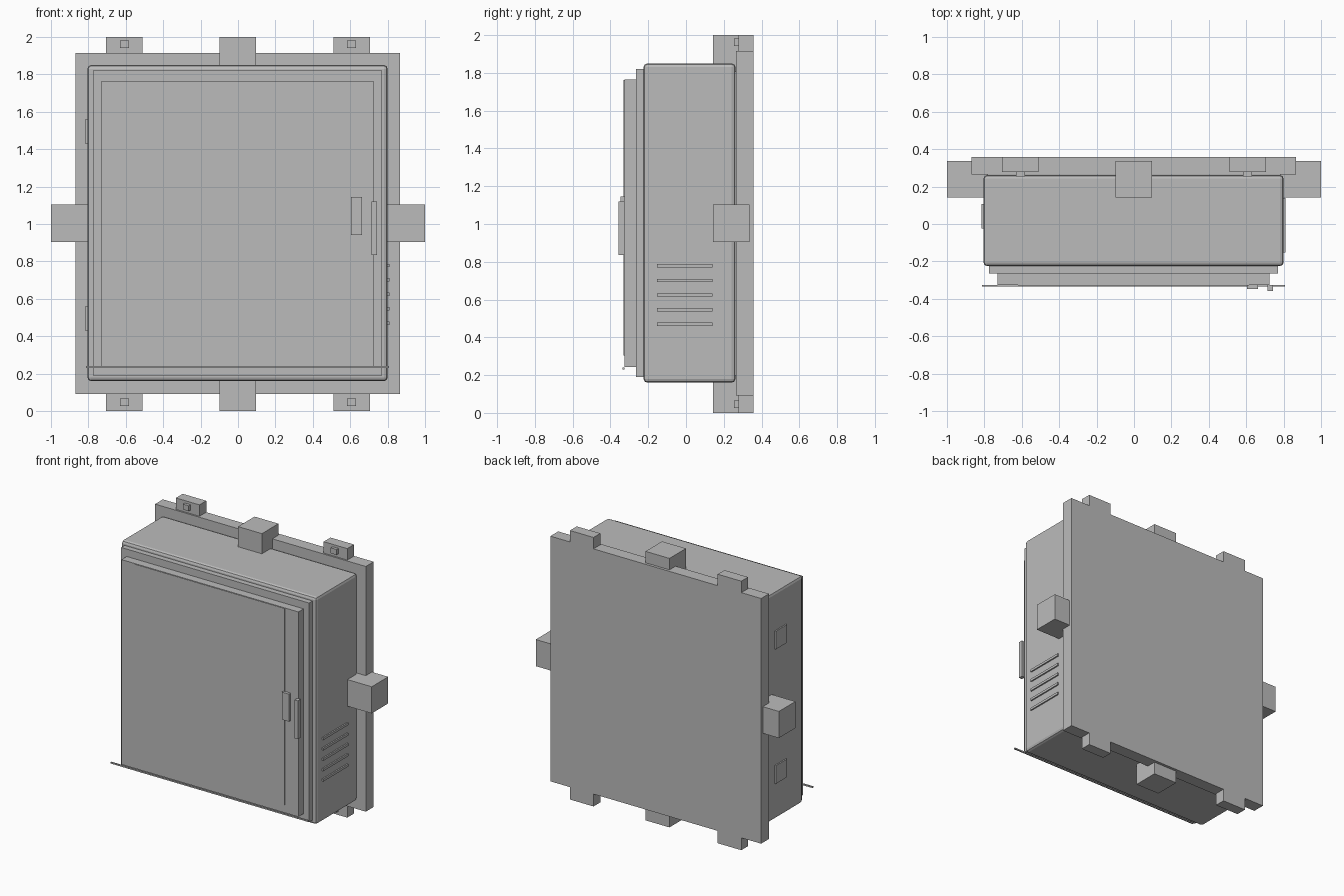
import bpy

grey = bpy.data.materials.new("enclosure grey")
grey.diffuse_color = (0.5, 0.5, 0.5, 1)


def box(name, x, y, z, bevel=0):
    """Box from (min, max) ranges, with an optional rounded edge."""
    verts = [(a, b, c) for a in x for b in y for c in z]
    faces = [(0, 1, 3, 2), (4, 6, 7, 5), (0, 4, 5, 1),
             (2, 3, 7, 6), (0, 2, 6, 4), (1, 5, 7, 3)]
    mesh = bpy.data.meshes.new(name)
    mesh.from_pydata(verts, [], faces)
    mesh.materials.append(grey)
    ob = bpy.data.objects.new(name, mesh)
    bpy.context.collection.objects.link(ob)
    if bevel:
        mod = ob.modifiers.new("rounded_edges", 'BEVEL')
        mod.width = bevel
        mod.segments = 2
    return ob


# Cabinet body and back plate
box("cabinet_body", (-0.805, 0.80), (-0.225, 0.262), (0.16, 1.85), 0.02)
box("back_plate", (-0.868, 0.866), (0.265, 0.357), (0.092, 1.915))

# Stepped door with a thin front panel
box("door_frame", (-0.775, 0.77), (-0.265, -0.22), (0.19, 1.82))
box("door", (-0.73, 0.725), (-0.326, -0.26), (0.242, 1.765))
box("door_panel", (-0.62, 0.615), (-0.33, -0.325), (0.303, 1.762))
box("drip_strip", (-0.813, 0.806), (-0.335, -0.325), (0.23, 0.24))

# Latch and handle
box("latch", (0.603, 0.662), (-0.347, -0.325), (0.94, 1.145))
box("handle", (0.715, 0.743), (-0.357, -0.325), (0.835, 1.12))

# Mounting tabs with studs, at top and bottom
for side, s in (("left", -1), ("right", 1)):
    for end, z, zs in (("top", (1.915, 2.0), (1.942, 1.982)),
                       ("bottom", (0.0, 0.092), (0.026, 0.066))):
        cx = 0.608 * s
        box(f"{end}_{side}_tab", (cx - 0.097, cx + 0.097), (0.277, 0.357), z)
        box(f"{end}_{side}_stud", (cx - 0.024, cx + 0.024), (0.255, 0.28), zs)

# Centre lugs on all four sides
lug_y = (0.143, 0.337)
box("top_lug", (-0.1, 0.097), lug_y, (1.805, 2.0))
box("bottom_lug", (-0.1, 0.097), lug_y, (0.0, 0.197))
box("left_lug", (-1.0, -0.78), lug_y, (0.905, 1.103))
box("right_lug", (0.78, 1.0), lug_y, (0.905, 1.103))

# Hinge pads on the left side
for i, z in enumerate((0.495, 1.495)):
    box(f"hinge_pad_{i + 1}", (-0.815, -0.80), (-0.025, 0.108), (z - 0.067, z + 0.067))

# Vent slats on the right side
for i in range(5):
    z = 0.47 + 0.077 * i
    box(f"vent_slat_{i + 1}", (0.79, 0.81), (-0.153, 0.14), (z - 0.009, z + 0.009))
